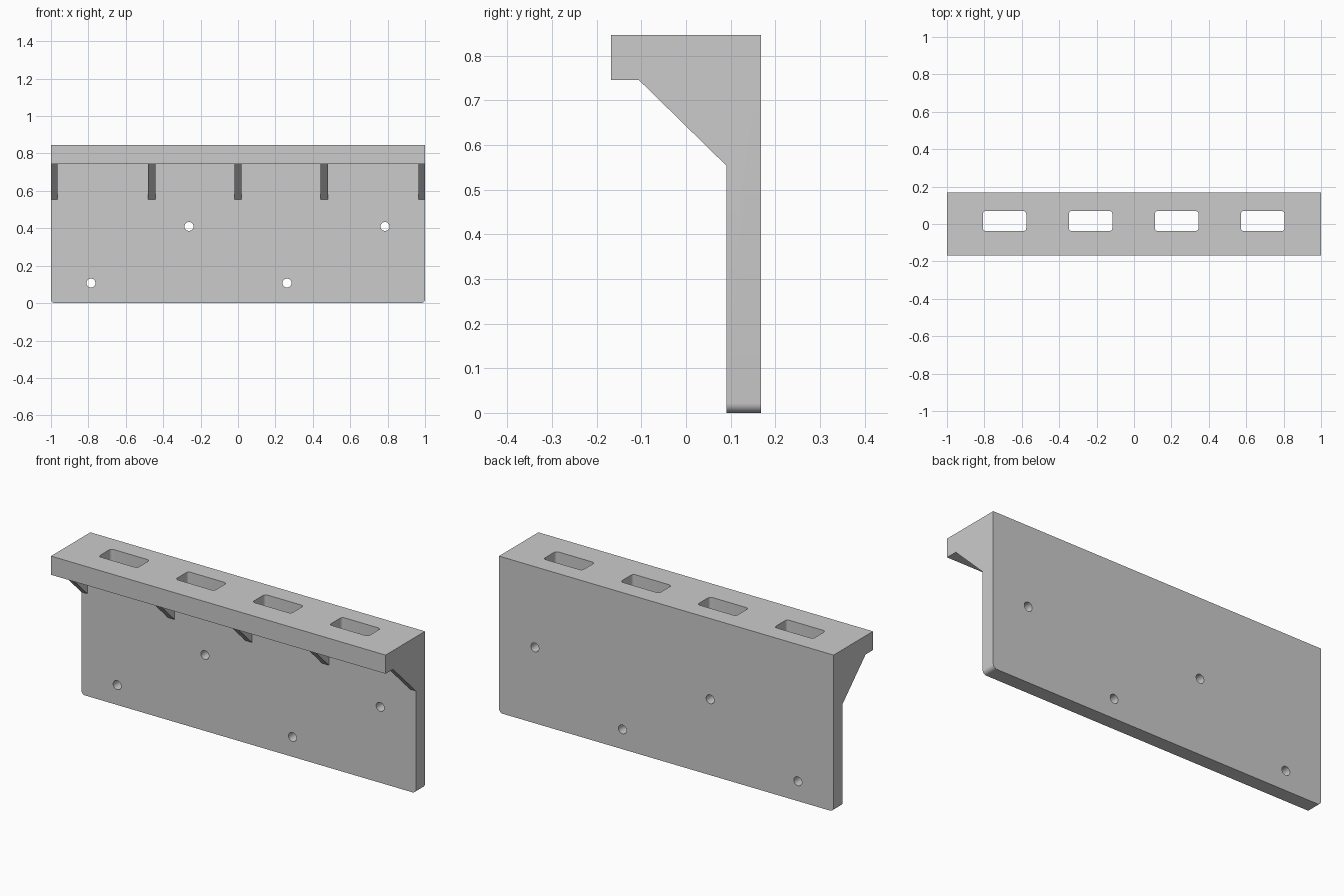
import bpy, bmesh
from math import cos, sin, pi
from mathutils import Vector

if "Cube" in bpy.data.objects:
    bpy.data.objects.remove(bpy.data.objects["Cube"])


def prism(name, pts, place, depth):
    """Extrude a closed 2D outline; place maps (u, v) to 3D, depth is the extrusion vector."""
    bm = bmesh.new()
    face = bm.faces.new([bm.verts.new(place(u, v)) for u, v in pts])
    ext = bmesh.ops.extrude_face_region(bm, geom=[face])
    verts = [g for g in ext["geom"] if isinstance(g, bmesh.types.BMVert)]
    bmesh.ops.translate(bm, verts=verts, vec=Vector(depth))
    bmesh.ops.recalc_face_normals(bm, faces=bm.faces)
    mesh = bpy.data.meshes.new(name)
    bm.to_mesh(mesh)
    bm.free()
    ob = bpy.data.objects.new(name, mesh)
    bpy.context.collection.objects.link(ob)
    return ob


def rounded_rect(cx, cy, w, h, r, n=6):
    pts = []
    for k, (sx, sy) in enumerate([(1, 1), (-1, 1), (-1, -1), (1, -1)]):
        for i in range(n + 1):
            a = (k + i / n) * pi / 2
            pts.append((cx + sx * (w / 2 - r) + r * cos(a),
                        cy + sy * (h / 2 - r) + r * sin(a)))
    return pts


def combine(target, tool, operation):
    bpy.context.view_layer.objects.active = target
    mod = target.modifiers.new("combine", 'BOOLEAN')
    mod.operation, mod.solver, mod.object = operation, 'EXACT', tool
    bpy.ops.object.modifier_apply(modifier=mod.name)
    bpy.data.objects.remove(tool)


FRONT, BACK, WALL = -0.168, 0.168, 0.091
TOP, SHELF, RIB_LOW = 0.846, 0.745, 0.553

# Wall plate and top shelf as one L section
section = [(FRONT, TOP), (FRONT, SHELF), (WALL, SHELF), (WALL, 0), (BACK, 0), (BACK, TOP)]
bracket = prism("mounting_bracket", section, lambda y, z: (-1, y, z), (2, 0, 0))

# Rounded lower corners of the wall plate
bm = bmesh.new()
bm.from_mesh(bracket.data)
corners = [e for e in bm.edges
           if all(v.co.z < 0.001 for v in e.verts)
           and abs(e.verts[0].co.x - e.verts[1].co.x) < 0.001]
bmesh.ops.bevel(bm, geom=corners, offset=0.022, offset_type='OFFSET',
                segments=6, profile=0.5, affect='EDGES')
bm.to_mesh(bracket.data)
bm.free()

# Triangular gussets, sunk slightly into wall and shelf
gusset = [(-0.105, SHELF), (WALL, RIB_LOW), (WALL + 0.03, RIB_LOW),
          (WALL + 0.03, SHELF + 0.03), (-0.105, SHELF + 0.03)]
for x0, x1 in [(-1, -0.964), (-0.482, -0.442), (-0.02, 0.02), (0.44, 0.48), (0.964, 1)]:
    rib = prism("gusset", gusset, lambda y, z: (x0, y, z), (x1 - x0, 0, 0))
    combine(bracket, rib, 'UNION')

# Rounded slots through the shelf
for x in (-0.692, -0.232, 0.228, 0.688):
    slot = prism("slot_cutter", rounded_rect(x, 0.016, 0.232, 0.108, 0.016),
                 lambda u, v: (u, v, SHELF - 0.05), (0, 0, 0.3))
    combine(bracket, slot, 'DIFFERENCE')

# Screw holes through the wall plate
circle = [(0.024 * cos(i * pi / 16), 0.024 * sin(i * pi / 16)) for i in range(32)]
for x, z in [(-0.786, 0.107), (-0.262, 0.41), (0.262, 0.107), (0.786, 0.41)]:
    hole = prism("hole_cutter", circle, lambda u, v: (x + u, 0, z + v), (0, 0.3, 0))
    combine(bracket, hole, 'DIFFERENCE')

bpy.ops.object.select_all(action='DESELECT')
bracket.select_set(True)
bpy.context.view_layer.objects.active = bracket
bpy.ops.object.shade_smooth_by_angle(angle=pi / 6)
